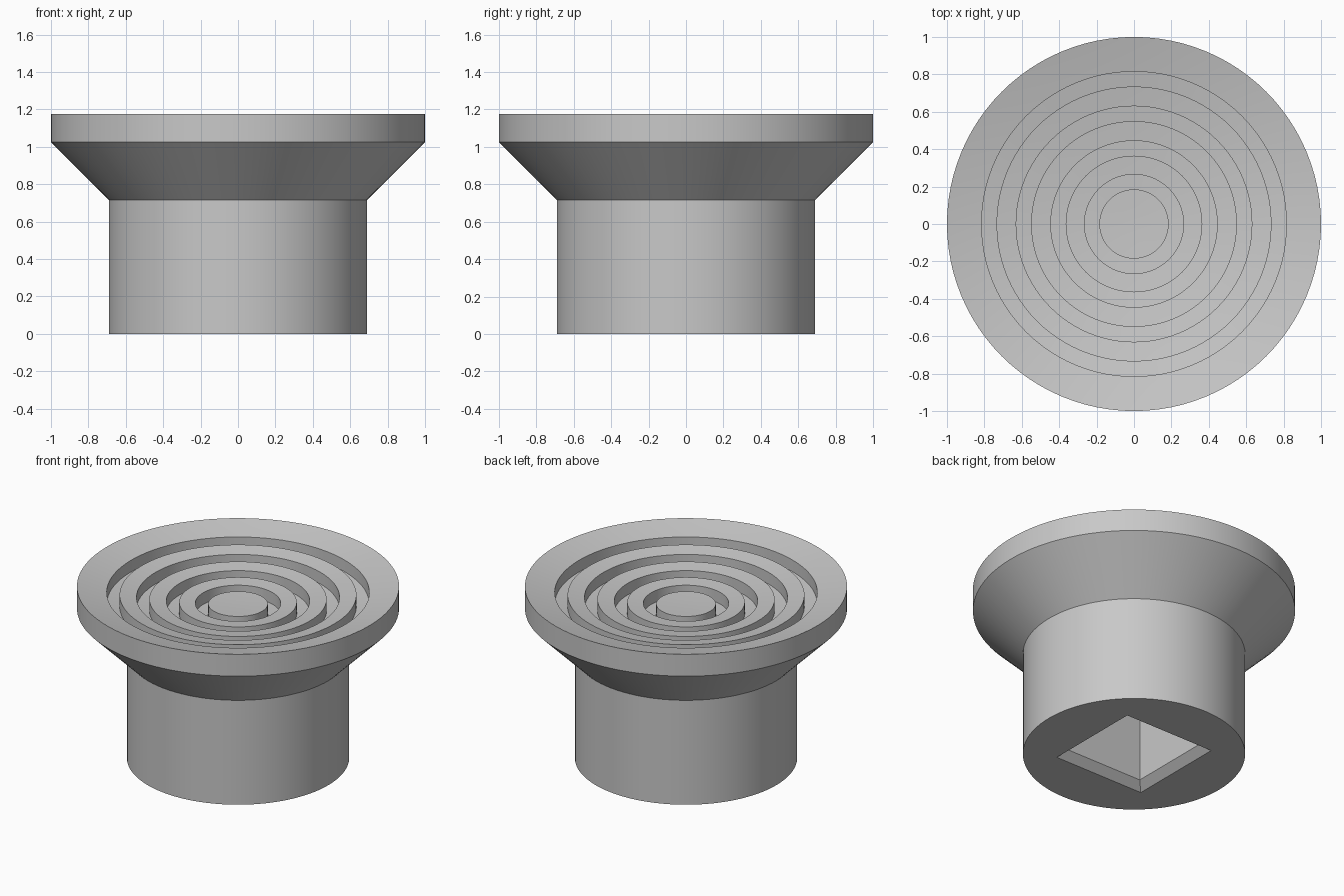
import bpy, bmesh, math

if "Cube" in bpy.data.objects:
    bpy.data.objects.remove(bpy.data.objects["Cube"])

SEGMENTS = 96
TOP, DISH_DEPTH, GROOVE_DEPTH = 1.175, 0.125, 0.08
STEM_R, STEM_TOP, RIM_BOTTOM = 0.69, 0.715, 1.025
GROOVES = [(0.735, 0.815), (0.55, 0.63), (0.365, 0.445), (0.185, 0.265)]

grey = bpy.data.materials.new("plain grey")
grey.diffuse_color = (0.58, 0.58, 0.58, 1)
grey.use_nodes = True
grey.node_tree.nodes["Principled BSDF"].inputs["Base Color"].default_value = grey.diffuse_color


def make_object(name, bm):
    bmesh.ops.recalc_face_normals(bm, faces=bm.faces)
    mesh = bpy.data.meshes.new(name)
    bm.to_mesh(mesh)
    bm.free()
    mesh.materials.append(grey)
    obj = bpy.data.objects.new(name, mesh)
    bpy.context.collection.objects.link(obj)
    return obj


def dish(r):
    """Height of the shallow spherical dish at radius r."""
    big = (1 + DISH_DEPTH ** 2) / (2 * DISH_DEPTH)
    return TOP - DISH_DEPTH + big - math.sqrt(big * big - r * r)


# Profile: stem, flared cone, rim, then the dished top with ring grooves
profile = [(0, 0), (STEM_R, 0), (STEM_R, STEM_TOP), (1, RIM_BOTTOM), (1, TOP)]
outer = 1.0
for inner_r, outer_r in GROOVES:
    mid = (outer + outer_r) / 2
    profile += [(mid, dish(mid)), (outer_r, dish(outer_r)),
                (outer_r, dish(outer_r) - GROOVE_DEPTH),
                (inner_r, dish(inner_r) - GROOVE_DEPTH), (inner_r, dish(inner_r))]
    outer = inner_r
profile += [(0.09, dish(0.09)), (0, dish(0))]

# Lathe the knob body
bm = bmesh.new()
verts = [bm.verts.new((r, 0, z)) for r, z in profile]
edges = [bm.edges.new(pair) for pair in zip(verts, verts[1:])]
bmesh.ops.spin(bm, geom=verts + edges, cent=(0, 0, 0), axis=(0, 0, 1),
               angle=math.tau, steps=SEGMENTS, use_duplicate=False)
bmesh.ops.remove_doubles(bm, verts=bm.verts, dist=1e-4)
knob = make_object("knob_body", bm)

# Square socket cutter with a chamfered mouth
bm = bmesh.new()
rings = []
for half, z in [(0.36, -0.02), (0.29, 0.05), (0.29, 0.6)]:
    rings.append([bm.verts.new((sx * half, sy * half, z))
                  for sx, sy in [(-1, -1), (1, -1), (1, 1), (-1, 1)]])
for low, high in zip(rings, rings[1:]):
    for i in range(4):
        j = (i + 1) % 4
        bm.faces.new((low[i], low[j], high[j], high[i]))
bm.faces.new(rings[0][::-1])
bm.faces.new(rings[-1])
cutter = make_object("socket_cutter", bm)
cutter.hide_render = True

# Cut the socket into the underside
cut = knob.modifiers.new("socket", 'BOOLEAN')
cut.operation = 'DIFFERENCE'
cut.solver = 'EXACT'
cut.object = cutter
bpy.context.view_layer.objects.active = knob
knob.select_set(True)
bpy.ops.object.modifier_apply(modifier=cut.name)
bpy.data.objects.remove(cutter)
bpy.ops.object.shade_smooth_by_angle(angle=math.radians(30))
